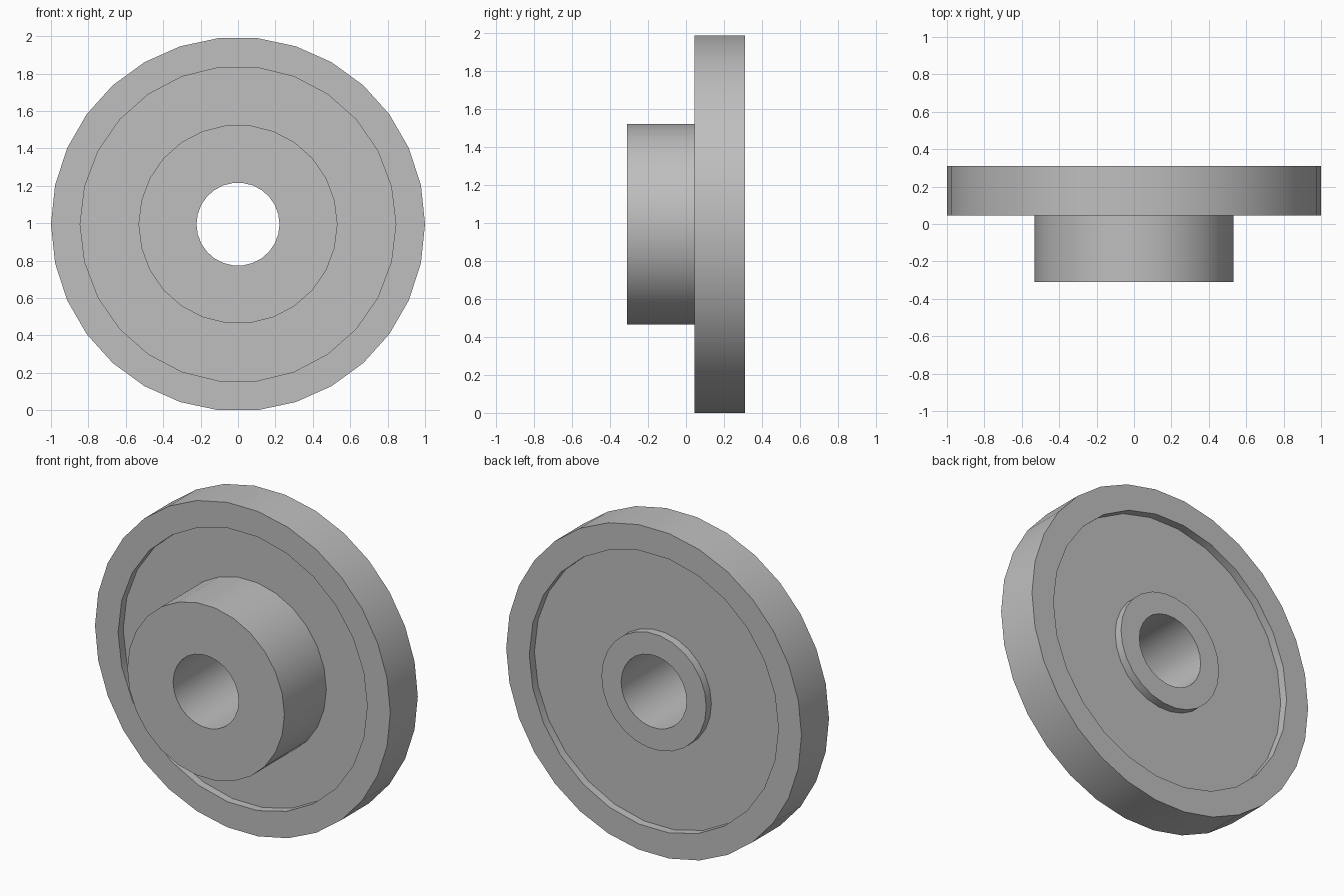
import bpy
import bmesh
from math import cos, sin, pi, radians
from mathutils import Vector

cube = bpy.data.objects.get("Cube")
if cube:
    bpy.data.objects.remove(cube, do_unlink=True)

grey = bpy.data.materials.new("plain grey")
grey.use_nodes = True
colour = (0.52, 0.52, 0.52, 1)
grey.diffuse_color = colour
grey.node_tree.nodes["Principled BSDF"].inputs["Base Color"].default_value = colour

RIM_SIDES, SIDES = 30, 26
CENTRE_Z = cos(pi / RIM_SIDES)
FRONT, STEP, BACK, RECESS = -0.311, 0.045, 0.311, 0.05

# Closed turned profile: radius, depth, number of sides
profile = [
    (0.222, FRONT, SIDES), (0.532, FRONT, SIDES),                    # hub
    (0.532, STEP + RECESS, SIDES), (0.844, STEP + RECESS, SIDES),    # front web
    (0.844, STEP, SIDES), (1.0, STEP, RIM_SIDES),                    # rim
    (1.0, BACK, RIM_SIDES), (0.844, BACK, SIDES),
    (0.844, BACK - RECESS, SIDES), (0.355, BACK - RECESS, SIDES),    # back web
    (0.355, BACK, SIDES), (0.222, BACK, SIDES),                      # boss and bore
]

bm = bmesh.new()


def circle(radius, y, sides):
    verts = [bm.verts.new((radius * cos(2 * pi * i / sides), y,
                           CENTRE_Z + radius * sin(2 * pi * i / sides)))
             for i in range(sides)]
    edges = [bm.edges.new((v, verts[(i + 1) % sides])) for i, v in enumerate(verts)]
    return verts, edges


loops = [circle(*p) for p in profile]
for i, (verts, edges) in enumerate(loops):
    next_verts, next_edges = loops[(i + 1) % len(loops)]
    n = len(verts)
    if n == len(next_verts):
        for k in range(n):
            j = (k + 1) % n
            bm.faces.new((verts[k], verts[j], next_verts[j], next_verts[k]))
    else:
        # Flat ring between circles with different side counts
        bmesh.ops.triangle_fill(bm, use_beauty=True, edges=edges + next_edges,
                                normal=Vector((0, 1, 0)))
bmesh.ops.recalc_face_normals(bm, faces=bm.faces[:])

mesh = bpy.data.meshes.new("flanged_wheel")
bm.to_mesh(mesh)
bm.free()
mesh.materials.append(grey)
wheel = bpy.data.objects.new("flanged_wheel", mesh)
bpy.context.collection.objects.link(wheel)

bpy.ops.object.select_all(action="DESELECT")
wheel.select_set(True)
bpy.context.view_layer.objects.active = wheel
bpy.ops.object.shade_smooth_by_angle(angle=radians(30))
